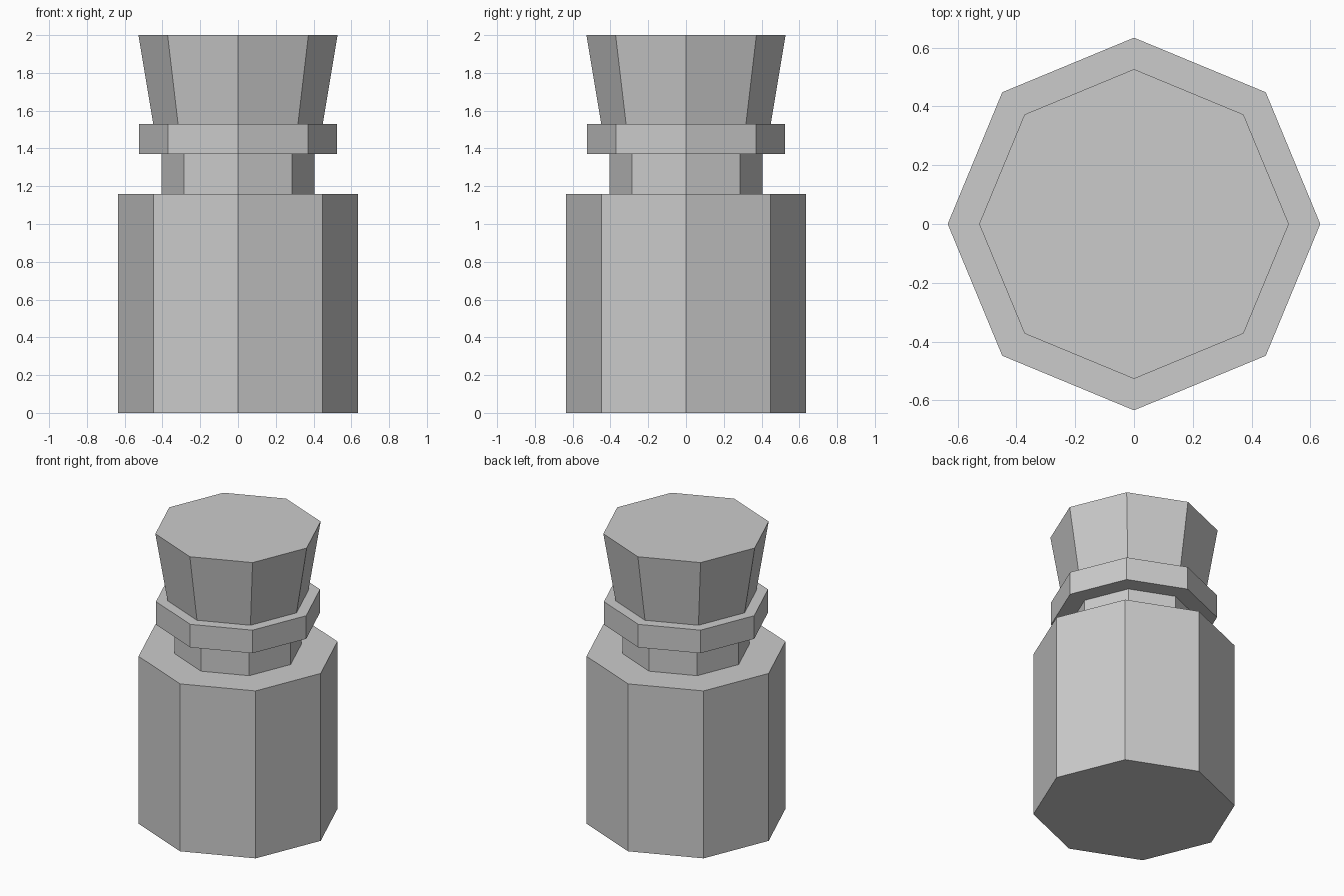
import bpy
import bmesh
from math import cos, sin, tau

if "Cube" in bpy.data.objects:
    bpy.data.objects.remove(bpy.data.objects["Cube"])

SIDES = 8


def lathe(name, profile):
    """Revolve (radius, height) points into a closed octagonal solid."""
    bm = bmesh.new()
    rings = [[bm.verts.new((r * cos(tau * i / SIDES), r * sin(tau * i / SIDES), z))
              for i in range(SIDES)] for r, z in profile]
    for low, high in zip(rings, rings[1:]):
        for i in range(SIDES):
            j = (i + 1) % SIDES
            bm.faces.new((low[i], low[j], high[j], high[i]))
    bm.faces.new(rings[0][::-1])
    bm.faces.new(rings[-1])
    mesh = bpy.data.meshes.new(name)
    bm.to_mesh(mesh)
    bm.free()
    obj = bpy.data.objects.new(name, mesh)
    bpy.context.collection.objects.link(obj)
    return obj


# Bottle: straight body, flat shoulder, narrow neck and wide lip
lathe("bottle", [(0.634, 0), (0.634, 1.16), (0.404, 1.16),
                 (0.404, 1.37), (0.523, 1.37), (0.523, 1.53)])

# Stopper: flares outward toward the top
lathe("stopper", [(0.449, 1.53), (0.527, 2.0)])
